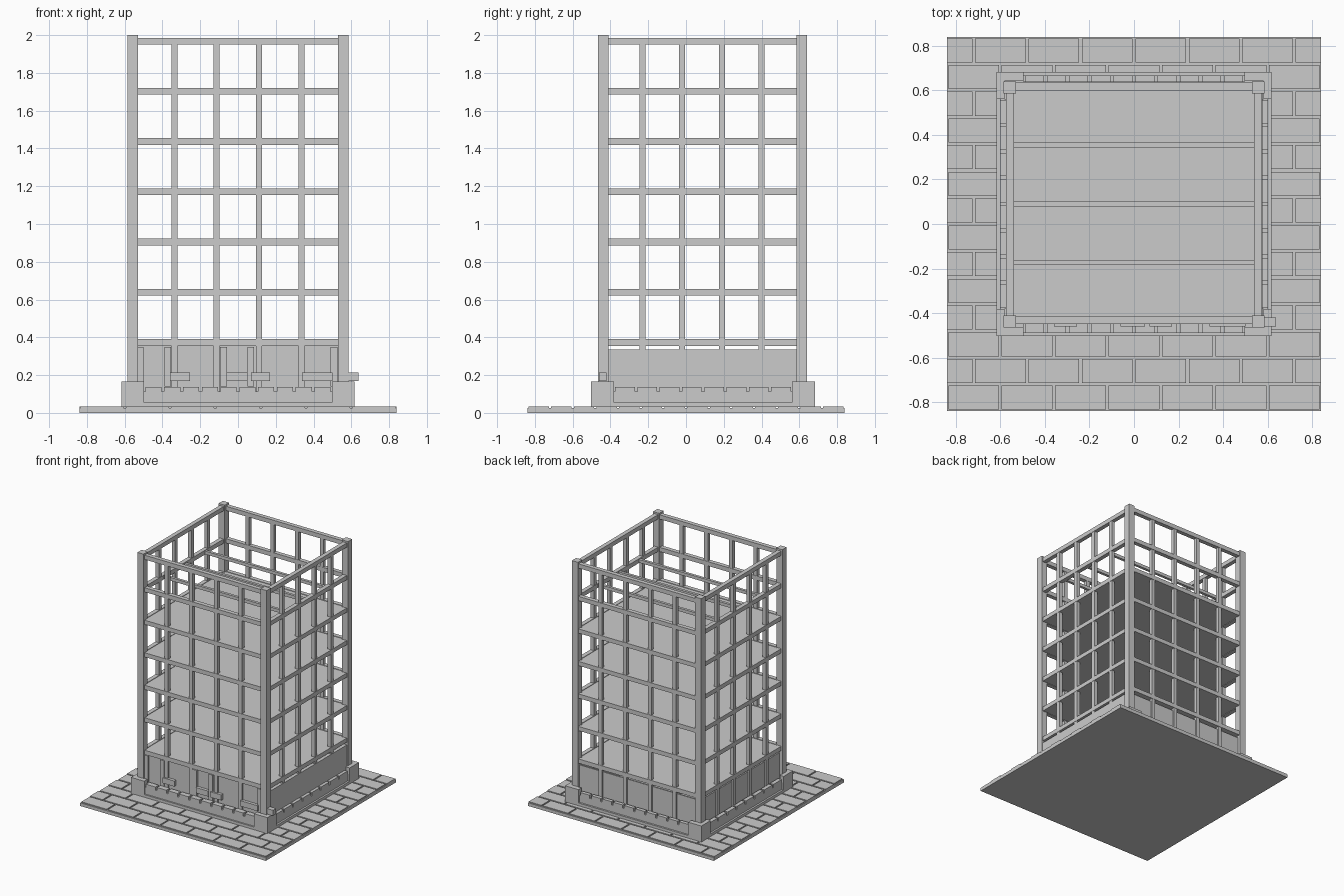
import bpy, bmesh

cube = bpy.data.objects.get("Cube")
if cube:
    bpy.data.objects.remove(cube, do_unlink=True)

grey = bpy.data.materials.new("concrete grey")
grey.use_nodes = True
grey.diffuse_color = (0.6, 0.6, 0.6, 1)
grey.node_tree.nodes["Principled BSDF"].inputs["Base Color"].default_value = (0.6, 0.6, 0.6, 1)


def build(name, boxes):
    """One flat-shaded object from boxes (x0, x1, y0, y1, z0, z1)."""
    bm = bmesh.new()
    for x0, x1, y0, y1, z0, z1 in boxes:
        for v in bmesh.ops.create_cube(bm, size=1)["verts"]:
            v.co.x = x1 if v.co.x > 0 else x0
            v.co.y = y1 if v.co.y > 0 else y0
            v.co.z = z1 if v.co.z > 0 else z0
    mesh = bpy.data.meshes.new(name)
    bm.to_mesh(mesh)
    bm.free()
    mesh.materials.append(grey)
    ob = bpy.data.objects.new(name, mesh)
    bpy.context.collection.objects.link(ob)


# Main dimensions
HALF, FRONT, BACK = 0.585, -0.465, 0.64
COL, THICK = 0.055, 0.035
levels = [0.355 + 0.266 * i for i in range(7)]
post_x = [-0.337 + 0.224 * i for i in range(4)]
post_y = [-0.23 + 0.21 * i for i in range(4)]
IN, FI, BI = HALF - COL, FRONT + COL, BACK - COL

# Ground plate with staggered paving stones
build("ground_plate", [(-0.84, 0.84, -0.84, 0.84, 0, 0.026)])
stones = []
rows, length, gap = 14, 0.24, 0.006
depth = 1.68 / rows
for r in range(rows):
    y = -0.84 + r * depth
    x = -0.84 - (r % 2) * length / 2
    while x < 0.84 - 0.01:
        a, b = max(x + gap, -0.84), min(x + length - gap, 0.84)
        stones.append((a, b, y + gap, y + depth - gap, 0.02, 0.034))
        x += length
build("paving_stones", stones)

# Corner columns
build("corner_columns", [(x, x + COL, y, y + COL, 0.03, 2)
                         for x in (-HALF, IN) for y in (FRONT, BI)])

# Perimeter beams on every level
beams = []
for z in levels:
    top = z + THICK
    beams += [(-IN, IN, y, y + THICK, z, top) for y in (FRONT + 0.015, BACK - 0.04)]
    beams += [(x, x + THICK, FI, BI, z, top) for x in (-HALF + 0.01, HALF - 0.045)]
build("perimeter_beams", beams)

# Slim posts between the beams
posts = []
for x in post_x:
    posts += [(x - 0.016, x + 0.016, y, y + 0.03, 0.1, levels[-1])
              for y in (FRONT + 0.018, BACK - 0.038)]
for y in post_y:
    posts += [(x, x + 0.03, y - 0.016, y + 0.016, 0.1, levels[-1])
              for x in (-HALF + 0.012, HALF - 0.042)]
build("wall_posts", posts)

# Floor slabs and the open joists above them
build("floor_slabs", [(-0.54, 0.54, FI - 0.005, BI + 0.015, z + 0.004, z + THICK - 0.004)
                      for z in levels[:5]])
build("roof_joists", [(-0.54, 0.54, y - 0.011, y + 0.011, levels[5] + 0.004, levels[5] + 0.03)
                      for y in (-0.173, 0.09, 0.354)])

# Ground storey walls
build("ground_walls", [
    (-IN, IN, FRONT + 0.03, FRONT + 0.04, 0.03, 0.36),
    (-IN, IN, BACK - 0.032, BACK - 0.02, 0.03, 0.335),
    (-HALF + 0.025, -HALF + 0.035, FI, BI, 0.03, 0.335),
    (HALF - 0.04, HALF - 0.008, FI, BI, 0.03, 0.335)])

# Front door jambs and low blocks
jambs = [(x, x + 0.036, FRONT + 0.015, FRONT + 0.035, 0.14, 0.35)
         for x in (-0.535, -0.39, -0.095, 0.05, 0.49)]
blocks = [(a, b, FRONT + 0.005, FRONT + 0.045, 0.17, 0.215)
          for a, b in ((-0.36, -0.255), (-0.06, 0.05), (0.07, 0.17), (0.34, 0.5), (0.58, 0.638))]
build("front_jambs", jambs)
build("front_low_blocks", blocks)

# Plinth strip, corner blocks and the row of stones between them
PX, PF, PB = 0.617, -0.502, 0.682
build("plinth_strip", [(-PX, PX, PF, PF + 0.055, 0.03, 0.056),
                       (-PX, PX, PB - 0.055, PB, 0.03, 0.056),
                       (-PX, -PX + 0.05, PF, PB, 0.03, 0.056),
                       (PX - 0.05, PX, PF, PB, 0.03, 0.056)])
corners = []
for sx in (-1, 1):
    for y, s in ((PF, 1), (PB, -1)):
        xa, xb = sorted((sx * PX, sx * (PX - 0.12)))
        ya, yb = sorted((y, y + s * 0.04))
        corners.append((xa, xb, ya, yb, 0.05, 0.165))
        xa, xb = sorted((sx * PX, sx * (PX - 0.035)))
        ya, yb = sorted((y, y + s * 0.12))
        corners.append((xa, xb, ya, yb, 0.05, 0.165))
build("plinth_corners", corners)

row = []
for i in range(10):
    a = -0.497 + i * 0.0994
    c = a + 0.0994
    for y0, y1 in ((PF + 0.012, PF + 0.055), (PB - 0.045, PB - 0.015)):
        row.append((a, c, y0, y1, 0.05, 0.112))
        row.append((a + 0.007, c - 0.007, y0, y1, 0.11, 0.138))
for i in range(8):
    a = PF + 0.12 + i * 0.118
    c = a + 0.118
    for x0, x1 in ((-0.602, -0.57), (0.57, 0.602)):
        row.append((x0, x1, a, c, 0.05, 0.112))
        row.append((x0, x1, a + 0.007, c - 0.007, 0.11, 0.138))
build("plinth_stones", row)
